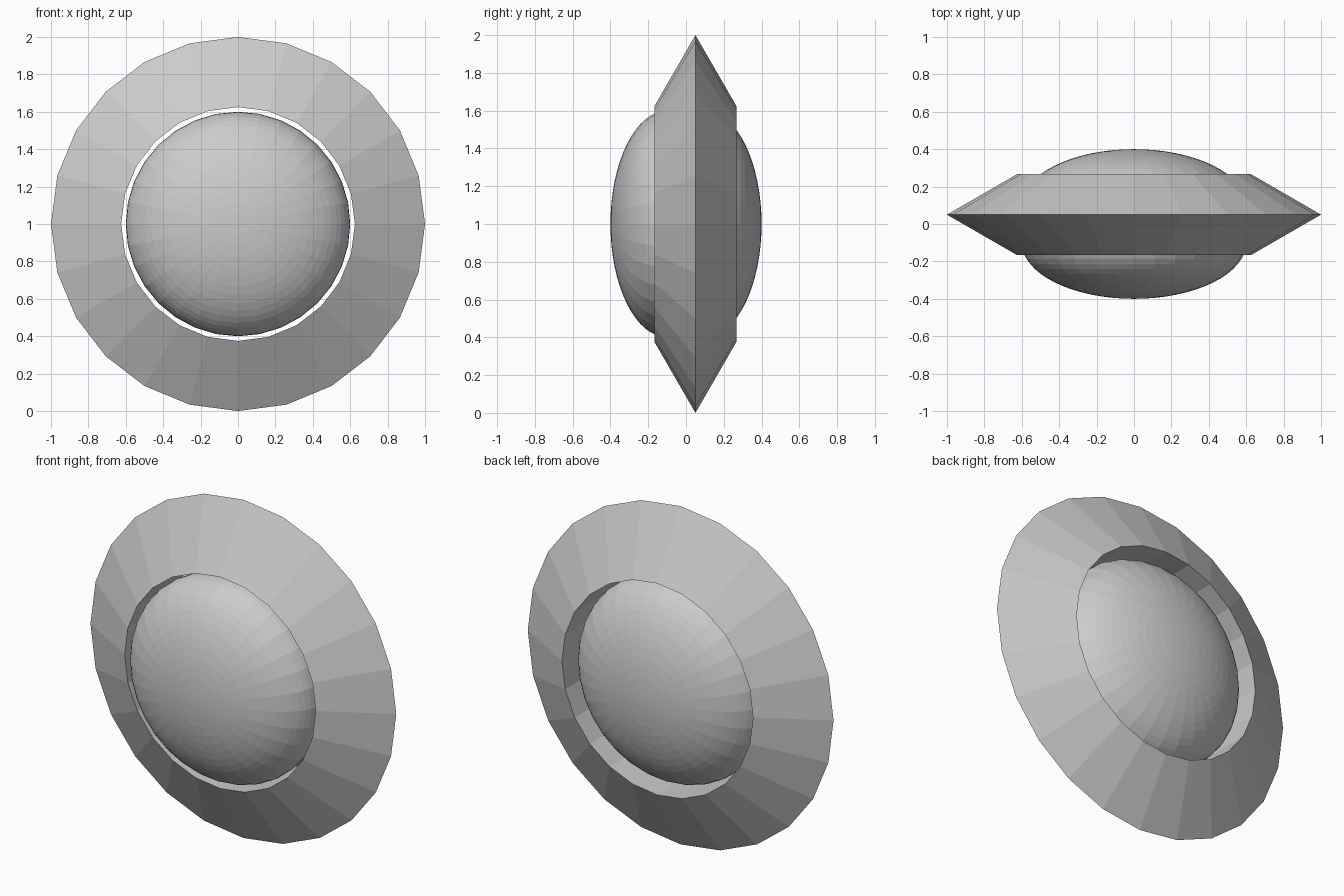
import bpy, bmesh, math
from mathutils import Matrix, Vector

cube = bpy.data.objects.get("Cube")
if cube:
    bpy.data.objects.remove(cube, do_unlink=True)

grey = bpy.data.materials.new("plain grey")
grey.use_nodes = True
colour = (0.6, 0.6, 0.6, 1)
grey.diffuse_color = colour
grey.node_tree.nodes["Principled BSDF"].inputs["Base Color"].default_value = colour


def add_object(name, bm):
    bmesh.ops.recalc_face_normals(bm, faces=bm.faces)
    mesh = bpy.data.meshes.new(name)
    bm.to_mesh(mesh)
    bm.free()
    mesh.materials.append(grey)
    obj = bpy.data.objects.new(name, mesh)
    bpy.context.collection.objects.link(obj)
    return obj


# Outer ring: a triangular section swept around the y axis
SIDES, MAJOR, MINOR = 24, 0.75, 0.25
bm = bmesh.new()
rings = []
for i in range(SIDES):
    a = math.tau * i / SIDES
    ring = []
    for j in range(3):
        b = math.tau * j / 3
        r = MAJOR + MINOR * math.cos(b)
        ring.append(bm.verts.new((r * math.cos(a), MINOR * math.sin(b), r * math.sin(a))))
    rings.append(ring)
for i, ring in enumerate(rings):
    following = rings[(i + 1) % SIDES]
    for j in range(3):
        k = (j + 1) % 3
        bm.faces.new((ring[j], following[j], following[k], ring[k]))
add_object("outer_ring", bm).location = (0, 0.05, 1)

# Central body: two overlapping flattened spheres, poles at front and back
for name, y in (("front_dome", -0.1), ("back_dome", 0.1)):
    bm = bmesh.new()
    bmesh.ops.create_uvsphere(bm, u_segments=32, v_segments=32, radius=1)
    bmesh.ops.scale(bm, vec=Vector((0.6, 0.6, 0.3)), verts=bm.verts)
    bmesh.ops.rotate(bm, matrix=Matrix.Rotation(math.pi / 2, 3, "X"), verts=bm.verts)
    add_object(name, bm).location = (0, y, 1)
